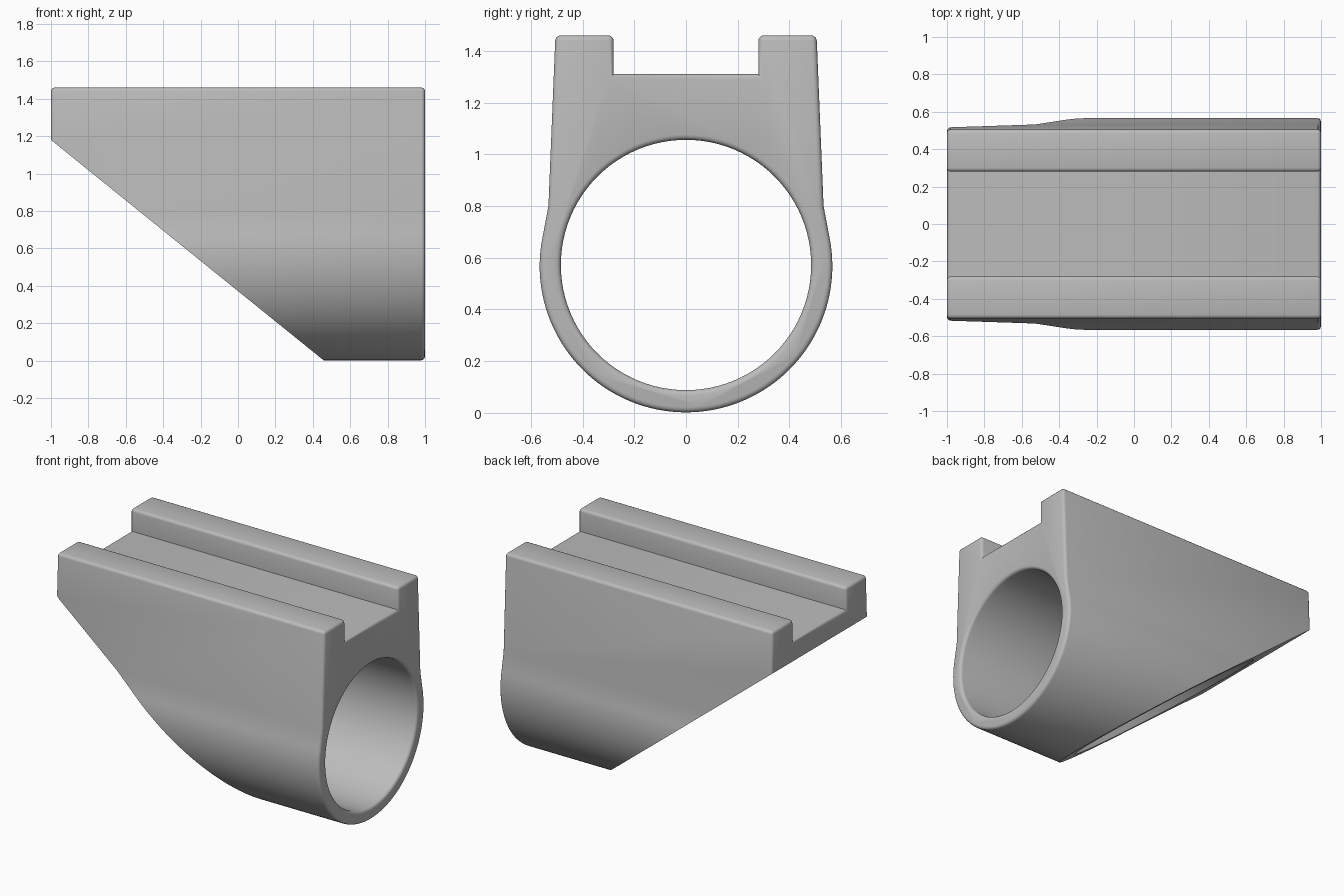
import bpy, bmesh
from math import sin, cos, pi, radians
from mathutils import Vector

default = bpy.data.objects.get("Cube")
if default:
    bpy.data.objects.remove(default, do_unlink=True)

grey = bpy.data.materials.new("plain grey")
grey.use_nodes = True
colour = (0.5, 0.5, 0.5, 1)
grey.diffuse_color = colour
grey.node_tree.nodes["Principled BSDF"].inputs["Base Color"].default_value = colour

RING_Z, RING_R, BORE_R, TOP, ROUND = 0.568, 0.566, 0.484, 1.46, 0.02


def make_object(name, bm):
    bmesh.ops.recalc_face_normals(bm, faces=bm.faces)
    mesh = bpy.data.meshes.new(name)
    bm.to_mesh(mesh)
    bm.free()
    obj = bpy.data.objects.new(name, mesh)
    bpy.context.collection.objects.link(obj)
    mesh.materials.append(grey)
    return obj


# Cross-section: lower ring arc, tapering walls, two rails and a channel
START, STEPS = radians(12), 72
sweep = pi + 2 * START
arc = [(RING_R * cos(START - sweep * i / STEPS),
        RING_Z + RING_R * sin(START - sweep * i / STEPS)) for i in range(STEPS + 1)]
half = [(0.532, 0.8), (0.505, TOP), (0.28, TOP), (0.28, 1.31)]
outline = arc + [(-y, z) for y, z in half] + half[::-1]

# Body extruded along its length
bm = bmesh.new()
face = bm.faces.new([bm.verts.new((-1, y, z)) for y, z in outline])
extruded = bmesh.ops.extrude_face_region(bm, geom=[face])
bmesh.ops.translate(bm, vec=(2, 0, 0),
                    verts=[g for g in extruded["geom"] if isinstance(g, bmesh.types.BMVert)])
bmesh.ops.recalc_face_normals(bm, faces=bm.faces)

# Rounded end outlines and rail tops
soft = []
for e in bm.edges:
    a, b = (v.co for v in e.verts)
    at_end = abs(a.x - b.x) < 0.01
    if at_end or min(a.z, b.z) > TOP - 0.01:
        soft.append(e)
bmesh.ops.bevel(bm, geom=soft, offset=ROUND, segments=3, profile=0.5,
                affect='EDGES', clamp_overlap=True)

# Slanted underside
low, high = Vector((0.46, 0, 0)), Vector((-1, 0, 1.18))
along = high - low
normal = Vector((-along.z, 0, along.x))
cut = bmesh.ops.bisect_plane(bm, geom=bm.verts[:] + bm.edges[:] + bm.faces[:],
                             plane_co=low, plane_no=normal, clear_outer=True)
rim = [g for g in cut["geom_cut"] if isinstance(g, bmesh.types.BMEdge)]
bmesh.ops.holes_fill(bm, edges=rim, sides=0)
body = make_object("clamp_body", bm)

# Bore cutter with a rounded mouth
SIDES = 96
mouth = [(1 - ROUND + ROUND * sin(t), BORE_R + ROUND * (1 - cos(t)))
         for t in (0, pi / 6, pi / 3, pi / 2)]
stations = [(-1.4, BORE_R)] + mouth + [(1.1, BORE_R + ROUND)]
bm = bmesh.new()
rings = [[bm.verts.new((x, r * cos(2 * pi * i / SIDES), RING_Z + 0.004 + r * sin(2 * pi * i / SIDES)))
          for i in range(SIDES)] for x, r in stations]
for one, two in zip(rings, rings[1:]):
    for i in range(SIDES):
        j = (i + 1) % SIDES
        bm.faces.new((one[i], one[j], two[j], two[i]))
bm.faces.new(rings[0])
bm.faces.new(rings[-1])
cutter = make_object("bore_cutter", bm)
cutter.hide_render = True

# Cut the bore, then shade
bpy.ops.object.select_all(action='DESELECT')
bpy.context.view_layer.objects.active = body
body.select_set(True)
bore = body.modifiers.new("bore", 'BOOLEAN')
bore.operation = 'DIFFERENCE'
bore.solver = 'EXACT'
bore.object = cutter
bpy.ops.object.modifier_apply(modifier=bore.name)
bpy.data.objects.remove(cutter, do_unlink=True)
bpy.ops.object.shade_smooth_by_angle(angle=radians(35))
